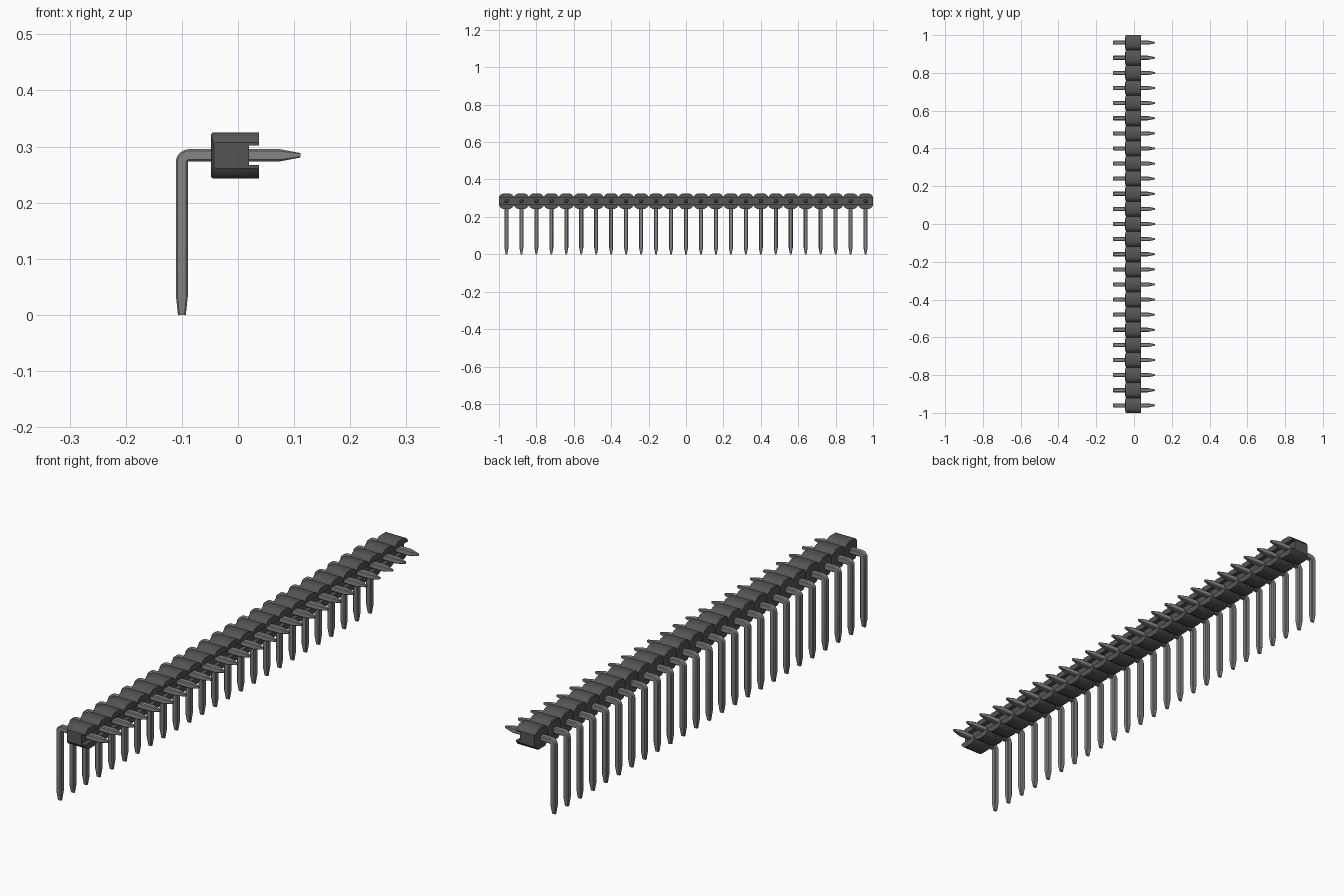
import bpy, bmesh, math
from mathutils import Vector

if "Cube" in bpy.data.objects:
    bpy.data.objects.remove(bpy.data.objects["Cube"], do_unlink=True)

COUNT = 25
PITCH = 2 / COUNT


def material(name, value):
    mat = bpy.data.materials.new(name)
    mat.use_nodes = True
    colour = (value, value, value, 1)
    mat.diffuse_color = colour
    mat.node_tree.nodes["Principled BSDF"].inputs["Base Color"].default_value = colour
    return mat


def loft(name, rings, mat):
    """Skin a list of equal-length point rings and cap both ends."""
    bm = bmesh.new()
    loops = [[bm.verts.new(p) for p in ring] for ring in rings]
    for a, b in zip(loops, loops[1:]):
        for i in range(len(a)):
            j = (i + 1) % len(a)
            bm.faces.new((a[i], a[j], b[j], b[i]))
    bm.faces.new(loops[0])
    bm.faces.new(loops[-1])
    bmesh.ops.recalc_face_normals(bm, faces=bm.faces)
    mesh = bpy.data.meshes.new(name)
    bm.to_mesh(mesh)
    bm.free()
    mesh.materials.append(mat)
    obj = bpy.data.objects.new(name, mesh)
    bpy.context.collection.objects.link(obj)
    bpy.ops.object.select_all(action="DESELECT")
    obj.select_set(True)
    bpy.context.view_layer.objects.active = obj
    bpy.ops.object.shade_smooth_by_angle(angle=math.radians(32))
    return obj


plastic = material("dark plastic", 0.09)
metal = material("grey metal", 0.24)


# Housing: channelled section, pinched between neighbouring segments
def housing_section(y, pinch):
    low, high = 0.243 + pinch, 0.325 - pinch
    back = -0.048 + pinch * 0.28
    edge = 0.003
    outline = [(back, low + edge), (back + edge, low), (0.037, low),
               (0.037, 0.267), (0.02, 0.267), (0.02, 0.302),
               (0.037, 0.302), (0.037, high), (back + edge, high),
               (back, high - edge)]
    return [(x, y, z) for x, z in outline]


stations = [(-0.02, 0), (0.02, 0), (0.032, 0.007), (0.04, 0.018)]
rings = [housing_section(-1, 0.018), housing_section(-0.992, 0.007)]
for k in range(COUNT):
    centre = -1 + PITCH * (k + 0.5)
    if k:
        rings.append(housing_section(centre - 0.032, 0.007))
    rings += [housing_section(centre + dy, pinch) for dy, pinch in stations]
loft("housing", rings, plastic)


# Pin: chamfered square section swept around a right-angle bend
def pin_ring(x, z, angle, half_wide, half_thick):
    side = Vector((math.cos(angle), 0, math.sin(angle)))
    cut = 0.7
    corners = [(1, cut), (cut, 1), (-cut, 1), (-1, cut),
               (-1, -cut), (-cut, -1), (cut, -1), (1, -cut)]
    return [Vector((x, 0, z)) + side * (a * half_thick)
            + Vector((0, b * half_wide, 0)) for a, b in corners]


HALF = 0.0108
RADIUS = 0.0125
X0, Z0 = -0.1, 0.2845
pin_rings = [pin_ring(X0, 0, 0, 0.004, 0.007),
             pin_ring(X0, 0.035, 0, HALF, HALF)]
for step in range(7):
    t = math.pi / 2 * step / 6
    pin_rings.append(pin_ring(X0 + RADIUS * (1 - math.cos(t)),
                              Z0 - RADIUS * (1 - math.sin(t)),
                              -t, HALF, HALF))
pin_rings += [pin_ring(0.075, Z0, -math.pi / 2, HALF, HALF),
              pin_ring(0.111, Z0, -math.pi / 2, 0.004, 0.004)]

first = loft("pin_1", pin_rings, metal)
first.location.y = -1 + PITCH / 2
for k in range(1, COUNT):
    pin = first.copy()
    pin.name = f"pin_{k + 1}"
    pin.location.y = -1 + PITCH * (k + 0.5)
    bpy.context.collection.objects.link(pin)
